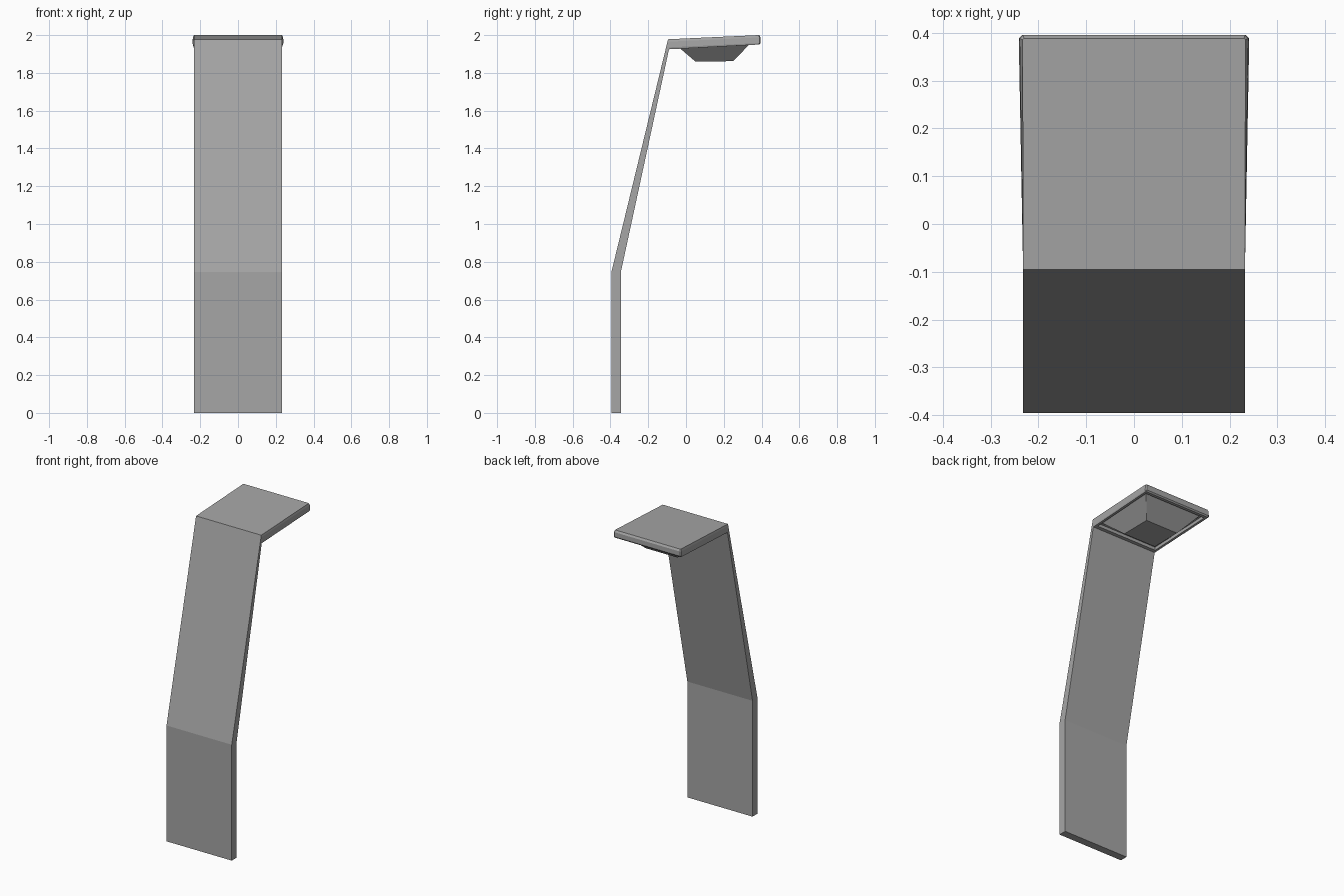
import bpy
import bmesh

cube = bpy.data.objects.get("Cube")
if cube:
    bpy.data.objects.remove(cube, do_unlink=True)

HALF = 0.232  # half width of the bent panel

grey = bpy.data.materials.new("plain_grey")
grey.use_nodes = True
grey.diffuse_color = (0.38, 0.38, 0.38, 1)
grey.node_tree.nodes["Principled BSDF"].inputs["Base Color"].default_value = grey.diffuse_color


def finish(name, bm):
    bmesh.ops.recalc_face_normals(bm, faces=bm.faces)
    mesh = bpy.data.meshes.new(name)
    bm.to_mesh(mesh)
    bm.free()
    mesh.materials.append(grey)
    obj = bpy.data.objects.new(name, mesh)
    bpy.context.collection.objects.link(obj)
    return obj


def loft(name, rings):
    """Skin a stack of closed rings and cap both ends."""
    bm = bmesh.new()
    loops = [[bm.verts.new(p) for p in ring] for ring in rings]
    for a, b in zip(loops, loops[1:]):
        for i in range(len(a)):
            j = (i + 1) % len(a)
            bm.faces.new((a[i], a[j], b[j], b[i]))
    bm.faces.new(loops[0])
    bm.faces.new(loops[-1])
    return finish(name, bm)


def ring(x_front, x_back, y_front, y_back, z_front, z_back, cut=0.003):
    """Symmetric outline with small cut corners at the back."""
    side = [(x_front, y_front, z_front), (x_back, y_back - cut, z_back),
            (x_back - cut, y_back, z_back)]
    return side + [(-x, y, z) for x, y, z in reversed(side)]


# Bent upright panel: side profile swept across the width
profile = [(-0.395, 0), (-0.395, 0.745), (-0.095, 1.978),
           (-0.09, 1.925), (-0.345, 0.745), (-0.345, 0)]
loft("bent_post", [[(x, y, z) for y, z in profile] for x in (-HALF, HALF)])

# Canopy: flared edge, recessed underside and tapered lamp housing
loft("canopy_with_lamp", [
    ring(HALF, 0.233, -0.095, 0.388, 1.978, 2.0),
    ring(HALF, 0.239, -0.094, 0.395, 1.965, 1.988, 0.007),
    ring(HALF, 0.241, -0.091, 0.395, 1.935, 1.958, 0.007),
    ring(HALF, 0.236, -0.09, 0.388, 1.925, 1.95),
    ring(0.217, 0.22, -0.068, 0.37, 1.926, 1.949),
    ring(0.217, 0.22, -0.068, 0.37, 1.946, 1.969),
    ring(0.205, 0.205, -0.052, 0.352, 1.947, 1.968, 0.001),
    ring(0.115, 0.115, 0.05, 0.25, 1.86, 1.862, 0.001),
])
